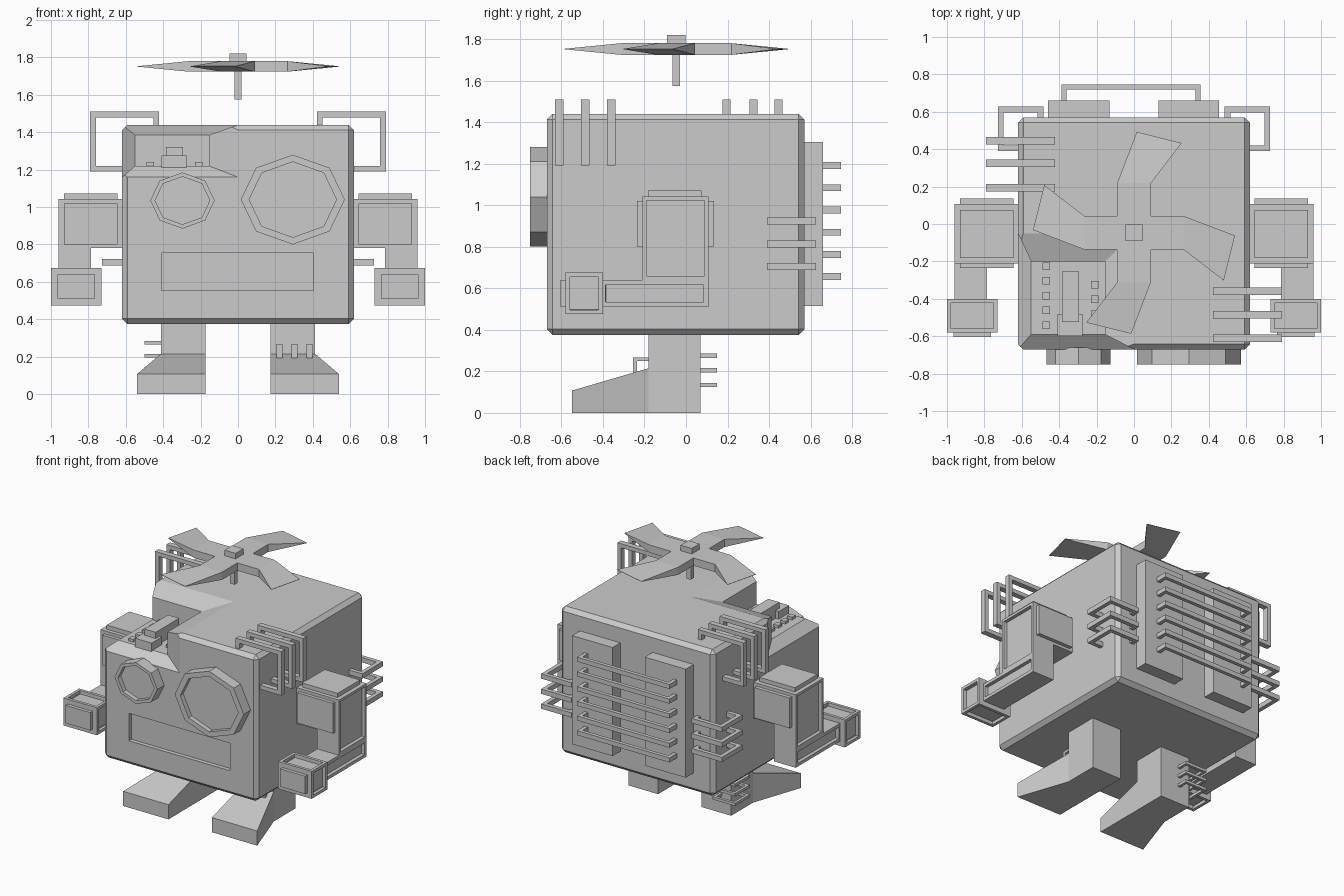
import bpy, bmesh, math
from mathutils import Vector

if "Cube" in bpy.data.objects:
    bpy.data.objects.remove(bpy.data.objects["Cube"])

grey = bpy.data.materials.new("plain_grey")
grey.diffuse_color = (0.6, 0.6, 0.6, 1)
grey.use_nodes = True
grey.node_tree.nodes["Principled BSDF"].inputs["Base Color"].default_value = grey.diffuse_color


def finish(name, bm):
    bmesh.ops.recalc_face_normals(bm, faces=bm.faces[:])
    me = bpy.data.meshes.new(name)
    bm.to_mesh(me)
    bm.free()
    me.materials.append(grey)
    ob = bpy.data.objects.new(name, me)
    bpy.context.collection.objects.link(ob)
    return ob


def box(name, x, y, z, recess=(), rim=0.03, bevel=0):
    """Box from axis ranges; faces pointing along the recess directions get a sunken panel."""
    bm = bmesh.new()
    bmesh.ops.create_cube(bm, size=1)
    for v in bm.verts:
        v.co = [r[0] if c < 0 else r[1] for r, c in zip((x, y, z), v.co)]
    if bevel:
        bmesh.ops.bevel(bm, geom=bm.edges[:], offset=bevel, segments=1, affect='EDGES')
    bm.normal_update()
    faces = [f for f in bm.faces if any(f.normal.dot(Vector(d)) > 0.9 for d in recess)]
    if faces:
        bmesh.ops.inset_individual(bm, faces=faces, thickness=rim)
        bmesh.ops.inset_individual(bm, faces=faces, thickness=0.001, depth=-0.025)
    return finish(name, bm)


def hull(name, pts):
    bm = bmesh.new()
    for p in pts:
        bm.verts.new(p)
    bmesh.ops.convex_hull(bm, input=bm.verts[:])
    bmesh.ops.dissolve_limit(bm, angle_limit=0.01, verts=bm.verts[:], edges=bm.edges[:])
    return finish(name, bm)


def rail(name, path, normal, w, h):
    """Square bar swept along a flat path with mitred corners."""
    pts, n = [Vector(p) for p in path], Vector(normal)
    bm = bmesh.new()
    rings = []
    for i, p in enumerate(pts):
        sides = []
        if i > 0:
            sides.append((p - pts[i - 1]).normalized().cross(n))
        if i < len(pts) - 1:
            sides.append((pts[i + 1] - p).normalized().cross(n))
        m = sides[0] if len(sides) == 1 else (sides[0] + sides[1]) / (1 + sides[0].dot(sides[1]))
        rings.append([bm.verts.new(p + m * a * w / 2 + n * b * h / 2)
                      for a, b in ((-1, -1), (1, -1), (1, 1), (-1, 1))])
    for a, b in zip(rings, rings[1:]):
        for k in range(4):
            bm.faces.new((a[k], a[(k + 1) % 4], b[(k + 1) % 4], b[k]))
    bm.faces.new(rings[0])
    bm.faces.new(rings[-1])
    return finish(name, bm)


def mirror(ob):
    bm = bmesh.new()
    bm.from_mesh(ob.data)
    for v in bm.verts:
        v.co.x *= -1
    return finish(ob.name + "_left", bm)


def cut(ob, cutter):
    mod = ob.modifiers.new("cut", 'BOOLEAN')
    mod.operation, mod.solver, mod.object = 'DIFFERENCE', 'EXACT', cutter
    bpy.context.view_layer.objects.active = ob
    bpy.ops.object.modifier_apply(modifier=mod.name)
    bpy.data.objects.remove(cutter)


# Body: bevelled block with a sunken mouth and an open corner of the head
body = box("body", (-0.62, 0.62), (-0.67, 0.57), (0.375, 1.44), bevel=0.028)
cut(body, box("mouth_cutter", (-0.41, 0.405), (-0.9, -0.64), (0.555, 0.755)))
cut(body, box("notch_cutter", (-0.9, -0.155), (-0.9, -0.2), (1.22, 1.6)))
cut(body, hull("front_flare", [(x, y, z) for y, a, b in ((-0.59, -0.155, 1.22), (-0.75, 0.155, 1.10))
                               for x in (-0.9, a) for z in (b, 1.65)]))
cut(body, hull("side_flare", [(x, y, z) for x, a, b in ((-0.55, -0.2, 1.22), (-0.69, 0.1, 1.10))
                              for y in (-0.9, a) for z in (b, 1.65)]))
cut(body, hull("top_flare", [(x, y, z) for z, a, b in ((1.385, -0.155, -0.2), (1.495, 0.155, 0.1))
                             for x in (-0.95, a) for y in (-0.95, b)]))

# Machinery inside the open corner
box("machine_bar", (-0.385, -0.295), (-0.525, -0.255), (1.21, 1.32))
box("machine_block", (-0.41, -0.275), (-0.60, -0.48), (1.2, 1.275))
for i in range(5):
    y = -0.225 - 0.079 * i
    box("machine_stud", (-0.49, -0.45), (y - 0.02, y + 0.02), (1.21, 1.24))
    if 0 < i < 4:
        box("machine_stud", (-0.23, -0.19), (y - 0.04, y), (1.21, 1.24))


# Eyes: octagonal rims with a sunken lens
def eye(name, cx, cz, rx, rz, ratio):
    bm = bmesh.new()
    rings = []
    for y, k in ((-0.66, 1), (-0.75, 1), (-0.75, ratio), (-0.715, ratio)):
        rings.append([bm.verts.new((cx + rx * k * math.cos(i * math.pi / 4), y,
                                    cz + rz * k * math.sin(i * math.pi / 4))) for i in range(8)])
    for a, b in zip(rings, rings[1:]):
        for i in range(8):
            j = (i + 1) % 8
            bm.faces.new((a[i], a[j], b[j], b[i]))
    bm.faces.new(rings[0])
    bm.faces.new(rings[-1])
    finish(name, bm)


eye("small_eye", -0.297, 1.035, 0.172, 0.15, 0.85)
eye("large_eye", 0.293, 1.04, 0.278, 0.24, 0.84)

# Arms: shoulder box with raised plates, forearm and hand
out, up, fwd = (1, 0, 0), (0, 0, 1), (0, -1, 0)
arm = [
    box("shoulder_inner", (0.61, 0.785), (-0.21, 0.108), (0.78, 1.042)),
    box("shoulder_outer", (0.785, 0.96), (-0.21, 0.108), (0.64, 1.042), [out], 0.027),
    box("shoulder_lid", (0.645, 0.93), (-0.182, 0.075), (1.04, 1.072)),
    box("shoulder_front_plate", (0.645, 0.93), (-0.235, -0.205), (0.8, 1.02)),
    box("shoulder_back_plate", (0.645, 0.93), (0.1, 0.135), (0.8, 1.02)),
    box("forearm", (0.785, 0.96), (-0.41, 0.108), (0.51, 0.64), [out], 0.033),
    box("hand", (0.73, 1.0), (-0.58, -0.4), (0.475, 0.675), [out, (-1, 0, 0), up, (0, 0, -1)], 0.03),
    box("hand_front_plate", (0.765, 0.965), (-0.605, -0.575), (0.51, 0.64)),
]

# Corner rails at the back, three on each side
for z in (0.705, 0.813, 0.924):
    arm.append(rail("back_corner_rail", [(0.50, 0.56, z), (0.50, 0.612, z), (0.713, 0.612, z),
                                         (0.713, 0.405, z), (0.61, 0.405, z)], up, 0.03, 0.035))

# Legs with outward-flaring feet
arm.append(box("leg", (0.175, 0.413), (-0.18, 0.07), (0, 0.385)))
arm.append(hull("foot", [(x, y, z) for y, a, h in ((-0.18, 0.413, 0.215), (-0.55, 0.54, 0.107))
                         for x in (0.175, a) for z in (0, h)]))
for part in arm:
    mirror(part)

# Shoulder rails: front group on the right, rear group on the left
for s, ys in ((1, (-0.61, -0.485, -0.36)), (-1, (0.195, 0.325, 0.445))):
    for y in ys:
        rail("shoulder_rail", [(s * a, y, z) for a, z in
                               ((0.437, 1.42), (0.437, 1.495), (0.775, 1.495), (0.775, 1.205), (0.61, 1.205))],
             (0, 1, 0), 0.03, 0.04)

# Small hooks on the right instep and the left heel
for x in (0.222, 0.302, 0.382):
    rail("instep_hook", [(x, -0.17, 0.258), (x, -0.245, 0.258), (x, -0.245, 0.18)], out, 0.018, 0.03)
for z in (0.135, 0.205, 0.275):
    rail("heel_hook", [(-0.33, 0.06, z), (-0.33, 0.14, z), (-0.49, 0.14, z),
                       (-0.49, -0.01, z), (-0.40, -0.01, z)], up, 0.02, 0.02)

# Back plates and grille
for x0, x1 in ((-0.46, -0.13), (0.13, 0.455)):
    box("back_plate", (x0, x1), (0.56, 0.66), (0.515, 1.305))
for i in range(6):
    z = 0.656 + 0.107 * i
    rail("grille_bar", [(-0.375, 0.65, z), (-0.375, 0.732, z), (0.342, 0.732, z), (0.342, 0.65, z)],
         up, 0.027, 0.033)

# Propeller: four swept blades thinning to sharp tips, on a floating shaft
bm = bmesh.new()
CY, Z = -0.047, 1.752
outline = ((-0.09, 0.09, 0.028), (-0.09, 0.265, 0.028), (0.015, 0.54, 0.001),
           (0.255, 0.48, 0.001), (0.09, 0.265, 0.028))
top, bottom = [], []
for q in range(4):
    for x, y, h in outline:
        for _ in range(q):
            x, y = y, -x
        top.append(bm.verts.new((x, y + CY, Z + h)))
        bottom.append(bm.verts.new((x, y + CY, Z - h)))
for layer in (top, bottom):
    bm.faces.new([layer[5 * q] for q in range(4)])
    for q in range(4):
        a = [layer[(5 * q + k) % 20] for k in range(6)]
        bm.faces.new((a[0], a[1], a[4], a[5]))
        bm.faces.new((a[1], a[2], a[3], a[4]))
for i in range(20):
    j = (i + 1) % 20
    bm.faces.new((top[i], top[j], bottom[j], bottom[i]))
finish("propeller", bm)
box("propeller_shaft", (-0.018, 0.018), (CY - 0.018, CY + 0.018), (1.575, 1.74))
box("propeller_cap", (-0.045, 0.045), (CY - 0.045, CY + 0.045), (1.775, 1.82))
